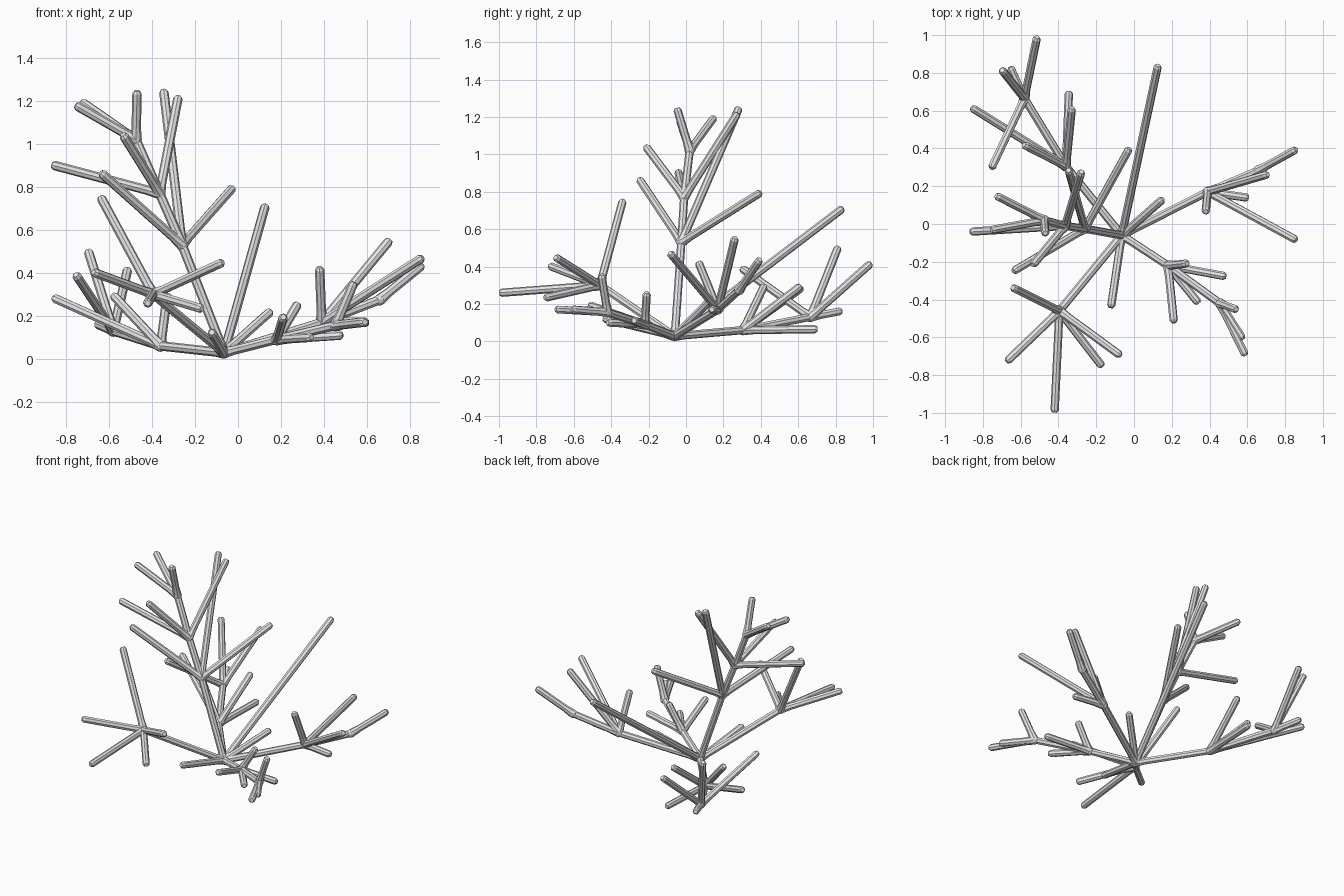
import bpy
import bmesh
from mathutils import Vector

cube = bpy.data.objects.get("Cube")
if cube:
    bpy.data.objects.remove(cube, do_unlink=True)

SIDES = 8
RADIUS = 0.022
ROOT = Vector((-0.065, -0.06, 0.028))

# One plain grey for the whole plant
grey = bpy.data.materials.new("branch_grey")
grey.use_nodes = True
grey.diffuse_color = (0.8, 0.8, 0.8, 1)
grey.node_tree.nodes["Principled BSDF"].inputs["Base Color"].default_value = grey.diffuse_color


def add_ring(bm, centre, direction, radius):
    """Add a loop of vertices square to the given direction."""
    turn = Vector((0, 0, 1)).rotation_difference(direction).to_matrix().to_4x4()
    turn.translation = centre
    return bmesh.ops.create_circle(bm, segments=SIDES, radius=radius, matrix=turn)["verts"]


def add_twig(bm, start, end):
    """Straight faceted rod, flared at its base and rounded at its tip."""
    start, end = Vector(start), Vector(end)
    axis = end - start
    length = axis.length
    axis.normalize()
    flare = min(0.06, length / 3)
    profile = [
        (0, RADIUS * 1.25),
        (flare, RADIUS),
        (length, RADIUS),
        (length + RADIUS * 0.6, RADIUS * 0.6),
    ]
    rings = [add_ring(bm, start + axis * along, axis, size) for along, size in profile]
    for lower, upper in zip(rings, rings[1:]):
        for i in range(SIDES):
            j = (i + 1) % SIDES
            bm.faces.new((lower[i], lower[j], upper[j], upper[i]))
    bm.faces.new(list(reversed(rings[0])))
    bm.faces.new(rings[-1])


def add_joint(bm, point):
    """Small faceted swelling where rods meet."""
    made = bmesh.ops.create_icosphere(bm, subdivisions=2, radius=RADIUS * 1.27)
    bmesh.ops.translate(bm, verts=made["verts"], vec=Vector(point))


def make_limb(name, forks):
    """Build a limb from forks; each fork is a joint followed by its twig tips.

    The first tip of every fork leads on to the next joint, if there is one.
    """
    bm = bmesh.new()
    for joint, *tips in forks:
        add_joint(bm, joint)
        for tip in tips:
            add_twig(bm, joint, tip)
    bmesh.ops.recalc_face_normals(bm, faces=bm.faces)
    mesh = bpy.data.meshes.new(name)
    bm.to_mesh(mesh)
    bm.free()
    mesh.materials.append(grey)
    limb = bpy.data.objects.new(name, mesh)
    bpy.context.collection.objects.link(limb)


# Bare shoots rising straight from the root
make_limb("back_long_shoot", [(ROOT, (0.125, 0.83, 0.705))])
make_limb("back_short_shoot", [(ROOT, (0.145, 0.125, 0.215))])
make_limb("front_shoot", [(ROOT, (-0.12, -0.43, 0.12))])

# Tall trunk with three forks
low_fork = (-0.26, -0.025, 0.53)
mid_fork = (-0.365, -0.01, 0.77)
top_fork = (-0.475, 0.02, 1.02)
make_limb("trunk", [
    (ROOT, low_fork),
    (low_fork, mid_fork,
     (-0.345, 0.28, 1.24), (-0.63, -0.245, 0.86), (-0.03, 0.39, 0.79)),
    (mid_fork, top_fork,
     (-0.28, 0.27, 1.21), (-0.53, -0.21, 1.035), (-0.855, -0.04, 0.9)),
    (top_fork,
     (-0.47, -0.045, 1.235), (-0.72, 0.145, 1.19), (-0.745, -0.03, 1.175)),
])

# Left limb, with one twig that bends upward
left_fork = (0.39, 0.17, 0.17)
left_bend = (0.66, 0.285, 0.275)
make_limb("left_limb", [
    (ROOT, left_fork),
    (left_fork, left_bend,
     (0.7, 0.26, 0.545), (0.595, 0.14, 0.17), (0.38, 0.07, 0.415), (0.85, -0.08, 0.465)),
    (left_bend, (0.85, 0.39, 0.43)),
])

# Low limb reaching front left
low_left_fork = (0.18, -0.22, 0.09)
low_left_end = (0.455, -0.42, 0.155)
make_limb("front_left_limb", [
    (ROOT, low_left_fork),
    (low_left_fork, low_left_end,
     (0.275, -0.21, 0.25), (0.475, -0.275, 0.11), (0.21, -0.51, 0.19), (0.335, -0.41, 0.1)),
    (low_left_end,
     (0.535, -0.45, 0.345), (0.57, -0.6, 0.17), (0.585, -0.685, 0.17)),
])

# Front right limb ending in a star of twigs
star_fork = (-0.395, -0.46, 0.3)
make_limb("front_right_limb", [
    (ROOT, star_fork),
    (star_fork,
     (-0.635, -0.34, 0.745), (-0.665, -0.72, 0.4), (-0.42, -0.985, 0.26),
     (-0.08, -0.69, 0.445), (-0.175, -0.745, 0.235)),
])

# Back right limb with two forks
back_fork = (-0.36, 0.305, 0.06)
back_end = (-0.58, 0.665, 0.13)
make_limb("back_right_limb", [
    (ROOT, back_fork),
    (back_fork, back_end,
     (-0.85, 0.61, 0.28), (-0.575, 0.415, 0.29), (-0.345, 0.69, 0.065), (-0.33, 0.605, 0.29)),
    (back_end,
     (-0.515, 0.98, 0.41), (-0.695, 0.81, 0.495), (-0.65, 0.82, 0.16), (-0.75, 0.305, 0.385)),
])
